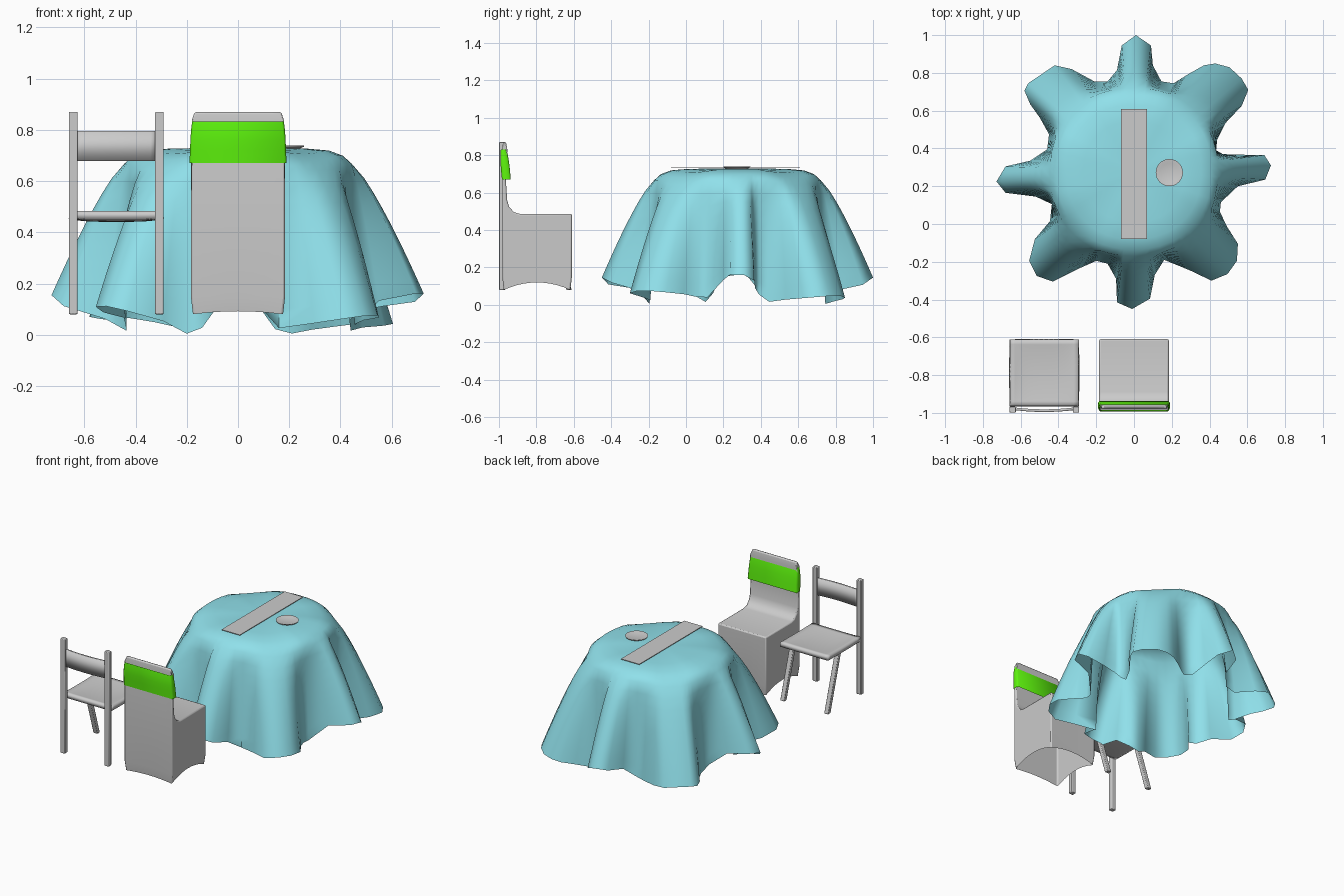
import bpy, math
from mathutils import Vector

if "Cube" in bpy.data.objects:
    bpy.data.objects.remove(bpy.data.objects["Cube"])


def material(name, rgb):
    m = bpy.data.materials.new(name)
    m.diffuse_color = (*rgb, 1)
    m.use_nodes = True
    m.node_tree.nodes["Principled BSDF"].inputs["Base Color"].default_value = m.diffuse_color
    return m


def make(name, verts, faces, mat=None, angle=40):
    me = bpy.data.meshes.new(name)
    me.from_pydata([tuple(v) for v in verts], [], faces)
    me.update()
    ob = bpy.data.objects.new(name, me)
    bpy.context.collection.objects.link(ob)
    if mat:
        me.materials.append(mat)
    bpy.ops.object.select_all(action='DESELECT')
    ob.select_set(True)
    bpy.context.view_layer.objects.active = ob
    bpy.ops.object.shade_smooth_by_angle(angle=math.radians(angle))
    return ob


def grid(fn, nu, nv):
    """Surface fn(u, v), with u and v running from -1 to 1."""
    verts = [fn(2 * i / nu - 1, 2 * j / nv - 1) for j in range(nv + 1) for i in range(nu + 1)]
    n = nu + 1
    faces = [(j * n + i, j * n + i + 1, (j + 1) * n + i + 1, (j + 1) * n + i)
             for j in range(nv) for i in range(nu)]
    return verts, faces


def beam(name, p0, p1, sx, sy):
    """Square bar from bottom centre p0 to top centre p1."""
    verts = [(p[0] + a * sx / 2, p[1] + b * sy / 2, p[2])
             for p in (p0, p1) for a, b in ((-1, -1), (1, -1), (1, 1), (-1, 1))]
    faces = [(3, 2, 1, 0), (4, 5, 6, 7)] + [(i, (i + 1) % 4, (i + 1) % 4 + 4, i + 4) for i in range(4)]
    return make(name, verts, faces)


def solidify(ob, t):
    m = ob.modifiers.new("thickness", 'SOLIDIFY')
    m.thickness = t
    m.offset = 0


def bevel(ob, w, seg=2):
    m = ob.modifiers.new("round", 'BEVEL')
    m.width, m.segments, m.limit_method = w, seg, 'ANGLE'
    m.angle_limit = math.radians(40)


aqua = material("aqua_cloth", (0.28, 0.75, 0.83))
green = material("green_cloth", (0.11, 0.9, 0.004))

# Tablecloth: hem outline seen from above, clockwise from the back fold (cm from the table centre)
CY = 0.275
HEM = [(1, 72.5), (9, 67), (10, 56.5), (14.5, 48), (21, 47), (29, 52), (37, 56.5), (43, 57.5),
       (50.5, 55.5), (57, 49.5), (60.5, 43.5), (57, 35), (48.5, 26), (44, 17), (43.5, 11.5), (47, 9.5),
       (56, 9.2), (69, 9), (72.5, 3.5), (69.5, -4), (55, -7.5), (46, -16), (45.5, -21), (49, -28.5),
       (55, -38), (54.5, -47), (49.5, -54), (41, -57.5), (29.5, -52), (16, -46.5), (11, -54.5),
       (8.5, -67), (-1, -72.5), (-9, -69), (-9.5, -56.5), (-14, -48.5), (-20, -47), (-29, -51),
       (-43, -58), (-51.5, -55), (-55.5, -47), (-52.5, -35.5), (-44.5, -26), (-43.5, -17), (-52, -13),
       (-68, -11), (-72.8, -5), (-68, 3), (-55, 6), (-46, 12), (-45, 20), (-50, 29), (-55, 36),
       (-58, 43), (-56, 47), (-42, 56.5), (-33, 54.5), (-21, 48), (-14, 48), (-9, 54), (-6.5, 67)]
RINGS = [(.3, .729), (.6, .727), (.8, .719), (.92, .699), (1, .667)]
DROP = 9
N = len(HEM)


def table_edge(a):
    """Nearly round table rim at angle a."""
    return 0.445 / (abs(math.cos(a)) ** 2.2 + abs(math.sin(a)) ** 2.2) ** (1 / 2.2)


columns = []
for hx, hy in HEM:
    hx, hy = hx / 100, hy / 100
    a = math.atan2(hy, hx)
    c = math.cos(4 * a)
    diag = max(0, -c)
    hz = (0.017 - 0.017 * math.cos(2 * a - 2.2) + 0.14 * max(0, c) ** 2
          + diag * (0.11 if hx < 0 and hy < 0 else 0.045))
    rim = Vector((math.cos(a), math.sin(a), 0)) * table_edge(a)
    col = [rim * f + Vector((0, 0, z - 0.025 * diag * f ** 3)) for f, z in RINGS]
    rz = col[-1].z
    for k in range(1, DROP + 1):
        u = k / DROP
        p = rim.lerp(Vector((hx, hy, 0)), u ** 0.8)
        col.append(Vector((p.x, p.y, rz + (hz - rz) * u)))
    columns.append(col)
R = len(RINGS) + DROP
verts = [Vector((0, CY, 0.73))] + [p + Vector((0, CY, 0)) for col in columns for p in col]
vid = lambda i, r: 1 + (i % N) * R + r
faces = [(0, vid(i + 1, 0), vid(i, 0)) for i in range(N)]
faces += [(vid(i, r), vid(i + 1, r), vid(i + 1, r + 1), vid(i, r + 1))
          for i in range(N) for r in range(R - 1)]
make("tablecloth", verts, faces, aqua, 80)

# Table runner
beam("table_runner", (0, 0.265, 0.734), (0, 0.265, 0.738), 0.14, 0.69)

# Plate: lathed shallow dish
PLATE = [(.048, .724), (.07, .734), (.072, .739), (.066, .739), (.05, .734)]
S = 32
verts = [(.187 + r * math.cos(2 * math.pi * i / S), .272 + r * math.sin(2 * math.pi * i / S), z)
         for r, z in PLATE for i in range(S)]
faces = [(k * S + i, k * S + (i + 1) % S, (k + 1) * S + (i + 1) % S, (k + 1) * S + i)
         for k in range(len(PLATE) - 1) for i in range(S)]
faces += [tuple(reversed(range(S))), tuple(range(4 * S, 5 * S))]
make("plate", verts, faces)

# Bare chair
CX = -0.475
for side, word in ((-1, "left"), (1, "right")):
    x = CX + side * 0.168
    bevel(beam(word + "_back_post", (x, -.983, .08), (x, -.983, .87), .034, .032), .004)
    bevel(beam(word + "_front_leg", (x, -.625, .08), (x, -.74, .455), .032, .028), .004)
seat = make("seat", *grid(lambda u, v: (CX + .183 * u, -.788 + .177 * v,
                                        .468 - .012 * (1 - u ** 4) * (1 - v ** 2)), 14, 14))
solidify(seat, .03)
rest = make("backrest", *grid(lambda u, v: (CX + .16 * u, -.978 - .01 * (1 - u * u),
                                            .737 + .058 * v), 12, 1))
solidify(rest, .014)

# Covered chair: side profile (y, z) from back hem over the seat to front hem
CHAIN = [(-.975, .08), (-.982, .15), (-.982, .5), (-.982, .84), (-.978, .87), (-.962, .87), (-.955, .83),
         (-.964, .68), (-.956, .56), (-.946, .525), (-.92, .496), (-.89, .487), (-.61, .487),
         (-.61, .15), (-.618, .08)]
W, ST, L = 0.184, 8, len(CHAIN)
verts = []
for s in range(ST + 1):
    u = 2 * s / ST - 1
    for k, (y, z) in enumerate(CHAIN):
        w = W - (.008 if z < .1 else .016 if z > .86 else 0)
        rise = (1 - u * u) * (.012 if k == 0 else .03 if k == L - 1 else 0)
        verts.append((u * w, y, z + rise))
faces = [(s * L + k, (s + 1) * L + k, (s + 1) * L + k + 1, s * L + k + 1)
         for s in range(ST) for k in range(L - 1)]
# arched side hems
for s, sign in ((0, -1), (ST, 1)):
    base = len(verts)
    for i in range(1, 10):
        t = i / 5 - 1
        verts.append((sign * (W - .007), -.7965 - .1785 * t, .08 + .04 * (1 - t * t)))
    loop = list(range(s * L, s * L + L)) + list(range(base, base + 9))
    faces.append(tuple(loop if sign < 0 else reversed(loop)))
cover = make("chair_cover", verts, faces)
bevel(cover, .008)

# Green sash: a sleeve around the back (half width, back y, front y, z)
SASH = [(.179, -.990, -.960, .832), (.183, -.993, -.952, .80), (.186, -.992, -.946, .76),
        (.187, -.989, -.941, .72), (.190, -.984, -.937, .67)]
verts, c = [], .008
for w, b, f, z in SASH:
    verts += [(-w + c, b, z), (w - c, b, z), (w, b + c, z), (w, f - c, z),
              (w - c, f, z), (-w + c, f, z), (-w, f - c, z), (-w, b + c, z)]
faces = [((k + 1) * 8 + i, (k + 1) * 8 + (i + 1) % 8, k * 8 + (i + 1) % 8, k * 8 + i)
         for k in range(len(SASH) - 1) for i in range(8)]
make("chair_sash", verts, faces, green, 50)
